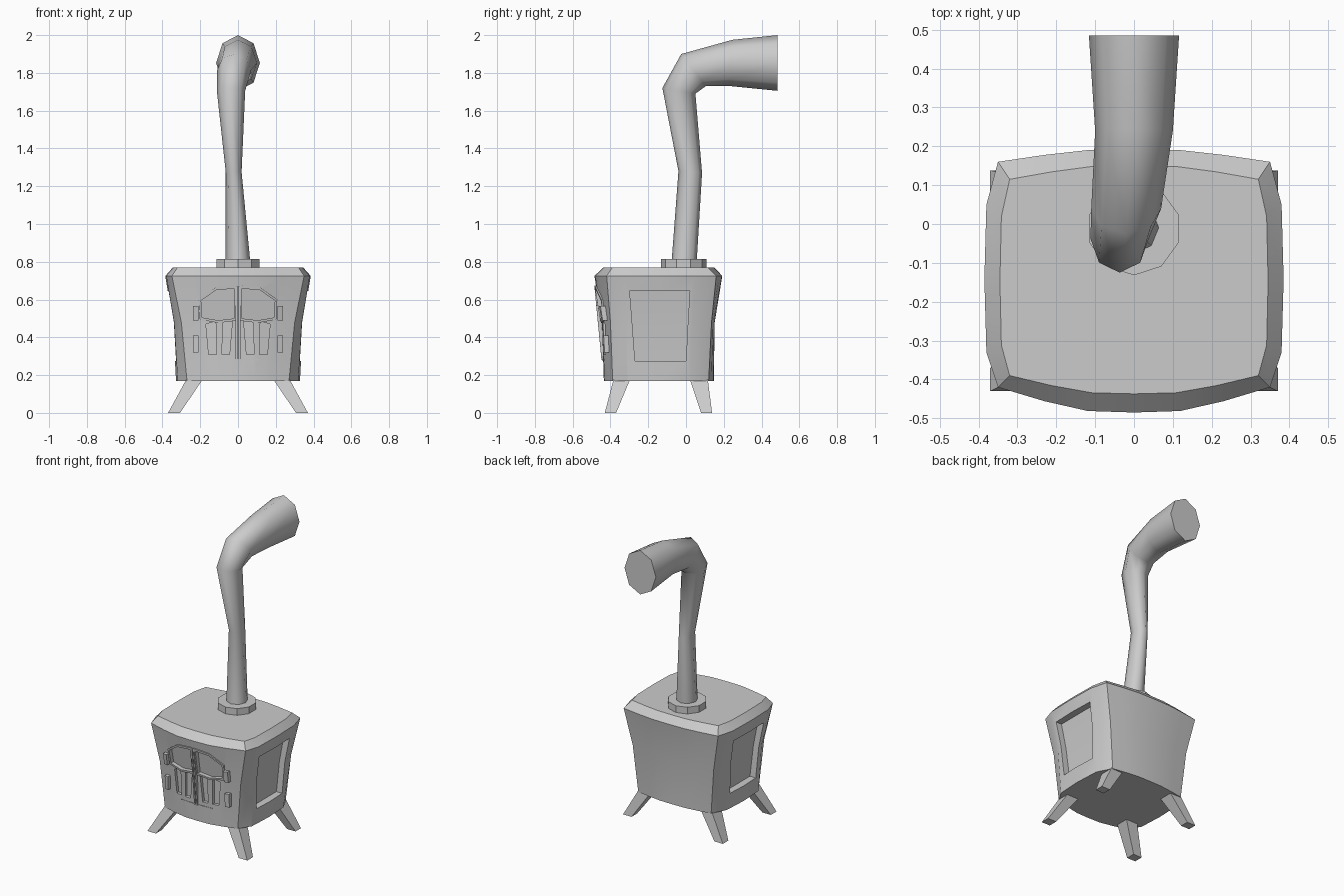
import bpy, bmesh, math

cube = bpy.data.objects.get("Cube")
if cube:
    bpy.data.objects.remove(cube, do_unlink=True)

iron = bpy.data.materials.new("grey_iron")
iron.use_nodes = True
GREY = (0.6, 0.6, 0.6, 1)
iron.diffuse_color = GREY
iron.node_tree.nodes["Principled BSDF"].inputs["Base Color"].default_value = GREY


def finish(name, bm, angle=30):
    """Turn a bmesh into a named, shaded object."""
    bmesh.ops.recalc_face_normals(bm, faces=bm.faces)
    mesh = bpy.data.meshes.new(name)
    bm.to_mesh(mesh)
    bm.free()
    mesh.materials.append(iron)
    ob = bpy.data.objects.new(name, mesh)
    bpy.context.collection.objects.link(ob)
    shade(ob, angle)
    return ob


def shade(ob, angle):
    bpy.ops.object.select_all(action="DESELECT")
    ob.select_set(True)
    bpy.context.view_layer.objects.active = ob
    bpy.ops.object.shade_smooth_by_angle(angle=math.radians(angle))


def add_loft(bm, rings):
    """Skin rings of equal length and cap both ends."""
    loops = [[bm.verts.new(p) for p in ring] for ring in rings]
    n = len(loops[0])
    for a, b in zip(loops, loops[1:]):
        for i in range(n):
            j = (i + 1) % n
            bm.faces.new((a[i], a[j], b[j], b[i]))
    bm.faces.new(loops[0])
    bm.faces.new(loops[-1])


def loft(name, rings, angle=30):
    bm = bmesh.new()
    add_loft(bm, rings)
    return finish(name, bm, angle)


# Firebox sections: z, corner x, side x, front corner y, front y, back corner y, back y
SECTIONS = [
    (0.17, 0.27, 0.328, -0.388, -0.435, 0.12, 0.147),
    (0.48, 0.30, 0.345, -0.40, -0.445, 0.135, 0.152),
    (0.725, 0.35, 0.385, -0.42, -0.485, 0.16, 0.192),
    (0.77, 0.32, 0.345, -0.39, -0.437, 0.115, 0.15),
]
BOW = [(1, 0), (0.66, 0.55), (0.34, 0.94), (0, 1)]
BOW_FULL = [(-u, b) for u, b in BOW[:3]] + BOW[::-1]


def outline(z, cx, sx, fc, fm, bc, bm_):
    pts = [(cx * u, fc + (fm - fc) * b, z) for u, b in BOW_FULL]
    side = [(0.155, 0.85), (0.48, 1), (0.81, 0.85)]
    pts += [(cx + (sx - cx) * b, fc + (bc - fc) * t, z) for t, b in side]
    pts += [(-cx * u, bc + (bm_ - bc) * b, z) for u, b in BOW_FULL]
    pts += [(-cx - (sx - cx) * b, fc + (bc - fc) * t, z) for t, b in side[::-1]]
    return pts


def front_y(x, z):
    """Depth of the bowed front wall."""
    a, b = SECTIONS[:2] if z < SECTIONS[1][0] else SECTIONS[1:3]
    t = (z - a[0]) / (b[0] - a[0])
    cx, fc, fm = (a[k] + (b[k] - a[k]) * t for k in (1, 3, 4))
    u = min(abs(x) / cx, 1)
    for (u1, b1), (u0, b0) in zip(BOW, BOW[1:]):
        if u >= u0:
            return fc + (fm - fc) * (b0 + (b1 - b0) * (u - u0) / (u1 - u0))


def wall_prism(bm, pts, out, depth):
    """Prism over an x-z polygon that follows the front wall."""
    add_loft(bm, [[(x, front_y(x, z) + d, z) for x, z in pts] for d in (-out, depth)])


def flip(pts, s):
    return [(s * x, z) for x, z in pts]


def rect(x0, x1, z0, z1):
    return [(x0, z0), (x1, z0), (x1, z1), (x0, z1)]


body = loft("firebox", [outline(*s) for s in SECTIONS], 25)

PANE = [(0.02, 0.5), (0.105, 0.49), (0.19, 0.505), (0.195, 0.595), (0.115, 0.65), (0.02, 0.658)]
SLOTS = [[(0.045, 0.31), (0.085, 0.31), (0.08, 0.49), (0.03, 0.485)],
         [(0.115, 0.31), (0.155, 0.31), (0.17, 0.47), (0.118, 0.485)]]
SIDE_WINDOW = [(0.275, -0.27, 0.0, 0.285), (0.48, -0.285, 0.01, 0.30), (0.645, -0.298, 0.02, 0.325)]

# Recesses: side windows, door panes and air slots
cutters = []
for s in (1, -1):
    cutters.append(loft("side_window_cutter", [
        [(s * xi, y0, z), (s * 0.5, y0, z), (s * 0.5, y1, z), (s * xi, y1, z)]
        for z, y0, y1, xi in SIDE_WINDOW]))
    for shape in [PANE] + SLOTS:
        bm = bmesh.new()
        wall_prism(bm, flip(shape, s), 0.06, 0.02)
        cutters.append(finish("door_cutter", bm))
bpy.context.view_layer.objects.active = body
for c in cutters:
    c.hide_render = True
    mod = body.modifiers.new("recess", "BOOLEAN")
    mod.operation, mod.solver, mod.object = "DIFFERENCE", "EXACT", c
    bpy.ops.object.modifier_apply(modifier=mod.name)
for c in cutters:
    bpy.data.objects.remove(c, do_unlink=True)
shade(body, 25)

# Door trim: frames around the panes, middle seam and lower sill
bm = bmesh.new()
mx = sum(p[0] for p in PANE) / len(PANE)
mz = sum(p[1] for p in PANE) / len(PANE)
rim = [(mx + (x - mx) * 1.15, mz + (z - mz) * 1.18) for x, z in PANE]
for s in (1, -1):
    inner, outer = flip(PANE, s), flip(rim, s)
    for i in range(len(PANE)):
        j = (i + 1) % len(PANE)
        wall_prism(bm, [inner[i], inner[j], outer[j], outer[i]], 0.008, 0.01)
    wall_prism(bm, flip(rect(0.003, 0.012, 0.28, 0.672), s), 0.009, 0.01)
    wall_prism(bm, flip(rect(0, 0.115, 0.277, 0.284), s), 0.005, 0.01)
finish("door_trim", bm)

# Hinges
for s, side in ((1, "left"), (-1, "right")):
    for z0, z1, level in ((0.32, 0.41, "lower"), (0.49, 0.565, "upper")):
        bm = bmesh.new()
        wall_prism(bm, flip(rect(0.21, 0.238, z0, z1), s), 0.025, 0.01)
        finish(f"{side}_{level}_hinge", bm)


# Splayed legs
def quad(s, x0, x1, y0, y1, z):
    return [(s * x0, y0, z), (s * x1, y0, z), (s * x1, y1, z), (s * x0, y1, z)]


for s, side in ((1, "left"), (-1, "right")):
    loft(f"{side}_front_leg", [quad(s, 0.307, 0.37, -0.43, -0.37, 0),
                               quad(s, 0.185, 0.272, -0.383, -0.295, 0.18)])
    loft(f"{side}_back_leg", [quad(s, 0.307, 0.37, 0.08, 0.138, 0),
                              quad(s, 0.185, 0.272, 0.02, 0.115, 0.18)])

# Flue collar
loft("flue_collar", [[(0.12 * math.sin(a), -0.012 - 0.12 * math.cos(a), z)
                      for a in (math.tau * i / 10 for i in range(10))]
                     for z in (0.76, 0.815)])

# Crooked flue pipe: centre x, half width, then rear and front edge as (y, z)
PIPE = [
    (0, 0.066, (0.056, 0.79), (-0.077, 0.79)),
    (-0.023, 0.042, (0.085, 1.27), (-0.04, 1.28)),
    (-0.037, 0.075, (0.05, 1.69), (-0.125, 1.72)),
    (-0.02, 0.09, (0.105, 1.73), (-0.025, 1.9)),
    (0, 0.1, (0.235, 1.73), (0.245, 1.975)),
    (0, 0.116, (0.485, 1.705), (0.485, 2.0)),
]
rings = []
for cx, w, (y0, z0), (y1, z1) in PIPE:
    ring = []
    for i in range(8):
        a = math.tau * i / 8
        t = (1 - math.cos(a)) / 2
        ring.append((cx + w * math.sin(a), y0 + (y1 - y0) * t, z0 + (z1 - z0) * t))
    rings.append(ring)
loft("flue_pipe", rings, 60)
